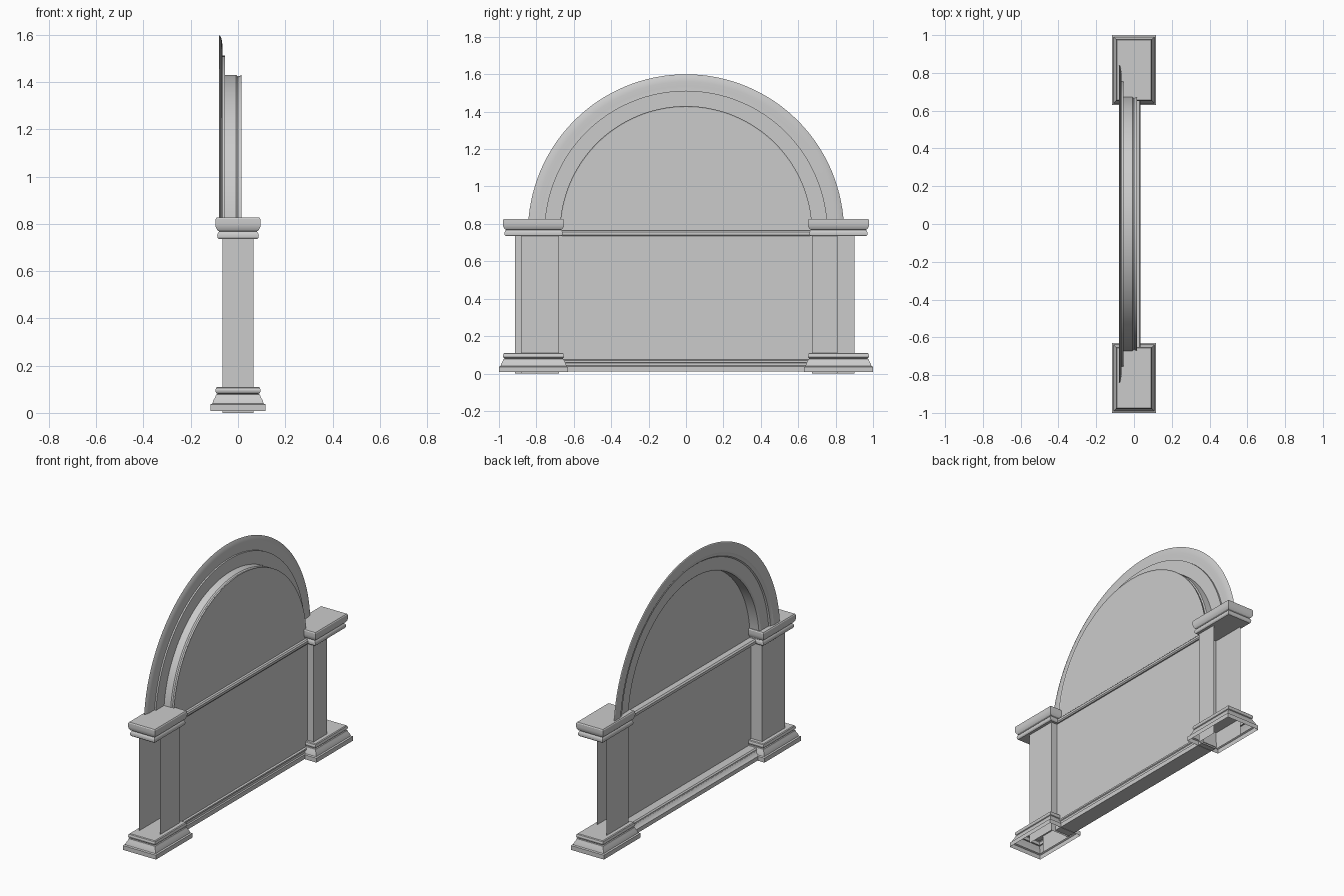
import bpy, bmesh, math

cube = bpy.data.objects.get("Cube")
if cube:
    bpy.data.objects.remove(cube, do_unlink=True)

stone = bpy.data.materials.new("grey stone")
stone.use_nodes = True
COLOUR = (0.6, 0.6, 0.6, 1)
stone.diffuse_color = COLOUR
stone.node_tree.nodes["Principled BSDF"].inputs["Base Color"].default_value = COLOUR


def finish(name, bm, angle=30):
    """Turn a bmesh into a shaded object."""
    bmesh.ops.remove_doubles(bm, verts=bm.verts, dist=0.0001)
    bmesh.ops.recalc_face_normals(bm, faces=bm.faces)
    mesh = bpy.data.meshes.new(name)
    bm.to_mesh(mesh)
    bm.free()
    mesh.materials.append(stone)
    ob = bpy.data.objects.new(name, mesh)
    bpy.context.collection.objects.link(ob)
    bpy.ops.object.select_all(action='DESELECT')
    ob.select_set(True)
    bpy.context.view_layer.objects.active = ob
    bpy.ops.object.shade_smooth_by_angle(angle=math.radians(angle))
    return ob


def loft(name, rows, closed=False, cap_start=False, cap_end=False, angle=30):
    """Skin rows of points; closed joins each row into a loop."""
    bm = bmesh.new()
    grid = [[bm.verts.new(p) for p in row] for row in rows]
    n = len(rows[0])
    for a, b in zip(grid, grid[1:]):
        for i in range(n if closed else n - 1):
            j = (i + 1) % n
            bm.faces.new((a[i], a[j], b[j], b[i]))
    if cap_start:
        bm.faces.new(grid[0])
    if cap_end:
        bm.faces.new(grid[-1])
    return finish(name, bm, angle)


def rect_moulding(name, profile, yc, cap_start):
    """Sweep a (half width, height) profile round a rectangular plan."""
    rows = []
    for w, z in profile:
        d = w + 0.068
        rows.append([(-w, yc - d, z), (w, yc - d, z), (w, yc + d, z), (-w, yc + d, z)])
    return loft(name, rows, True, cap_start, True)


def long_moulding(name, profile, half):
    """Run a closed (x, z) section along y."""
    rows = [[(x, y, z) for x, z in profile] for y in (-half, half)]
    return loft(name, rows, True, True, True)


# Profiles of the pillar mouldings
base_profile = [(0.117, 0.008), (0.117, 0.036), (0.108, 0.04), (0.105, 0.052),
                (0.097, 0.066), (0.093, 0.078), (0.086, 0.08), (0.093, 0.085),
                (0.096, 0.095), (0.093, 0.106), (0.088, 0.11)]
cap_profile = [(0.082, 0.735), (0.087, 0.742), (0.088, 0.753), (0.084, 0.763),
               (0.078, 0.768), (0.086, 0.772), (0.094, 0.785), (0.096, 0.8),
               (0.095, 0.82), (0.091, 0.826)]

# Open-sided pillar shafts
shafts = {
    "left": [(-0.065, 0.9), (-0.065, 0.675), (0.065, 0.675), (0.065, 0.81)],
    "right": [(-0.065, -0.914), (-0.065, -0.68), (0.065, -0.68), (0.065, -0.882)],
}
for side, yc in (("left", 0.815), ("right", -0.815)):
    rows = [[(x, y, z) for x, y in shafts[side]] for z in (0, 0.74)]
    loft(side + "_pillar_shaft", rows)
    rect_moulding(side + "_pillar_base", base_profile, yc, False)
    rect_moulding(side + "_pillar_cap", cap_profile, yc, True)

# Arch moulding swept round a half circle, as a closed (radius, x) section
arch_profile = [(0.675, 0.015), (0.669, 0.0), (0.675, -0.008), (0.675, -0.055),
                (0.757, -0.055), (0.757, -0.065), (0.78, -0.067), (0.805, -0.066),
                (0.83, -0.07), (0.845, -0.077), (0.84, -0.08), (0.78, -0.08),
                (0.772, -0.075), (0.757, -0.072), (0.75, -0.064), (0.675, -0.062),
                (0.665, -0.055), (0.665, 0.01)]
ARCH_Z = 0.755
STEPS = 64
rows = []
for i in range(STEPS + 1):
    t = math.pi * i / STEPS
    rows.append([(x, r * math.cos(t), ARCH_Z + r * math.sin(t)) for r, x in arch_profile])
loft("arch_moulding", rows, True, True, True)

# Half-round upper panel
bm = bmesh.new()
outline = [(0.674 * math.cos(math.pi * i / STEPS),
            ARCH_Z + 0.674 * math.sin(math.pi * i / STEPS)) for i in range(STEPS + 1)]
bm.faces.new([bm.verts.new((0.012, y, z)) for y, z in outline])
finish("upper_panel", bm)

# Lower panel, rail and skirting
long_moulding("lower_panel", [(0.012, 0.05), (0.022, 0.05), (0.022, 0.74), (0.012, 0.74)], 0.678)
long_moulding("rail", [(-0.03, 0.735), (0.03, 0.735), (0.035, 0.742), (0.035, 0.756),
                       (0.028, 0.764), (-0.025, 0.764), (-0.034, 0.756), (-0.034, 0.742)], 0.678)
long_moulding("skirting", [(-0.07, 0.01), (0.034, 0.01), (0.034, 0.038), (0.027, 0.042),
                           (0.027, 0.056), (0.032, 0.06), (0.032, 0.07), (0.022, 0.075),
                           (-0.04, 0.075), (-0.048, 0.068), (-0.048, 0.058),
                           (-0.056, 0.046), (-0.064, 0.04), (-0.07, 0.036)], 0.68)
